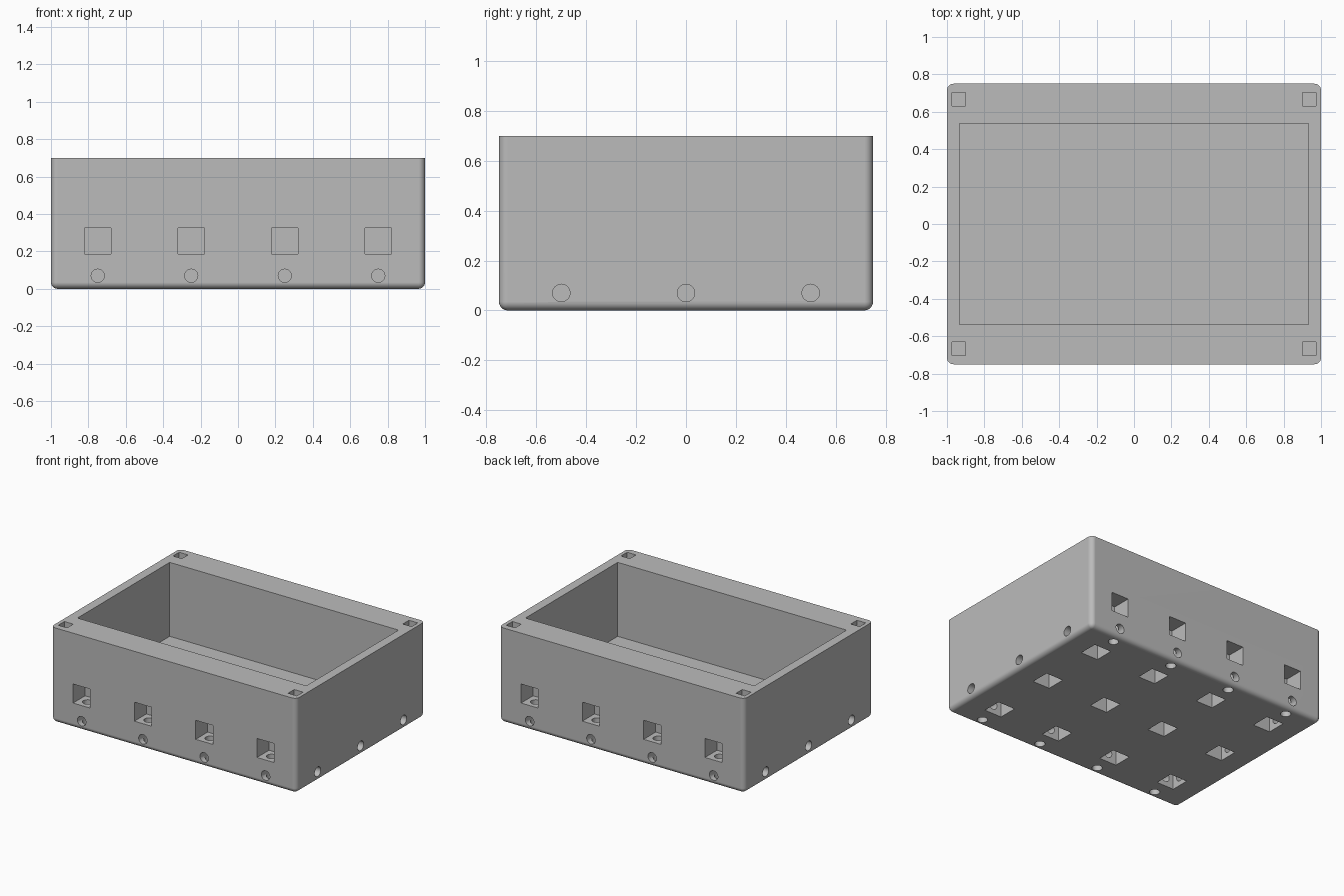
import bpy, bmesh, math
from mathutils import Matrix, Vector

cube = bpy.data.objects.get("Cube")
if cube:
    bpy.data.objects.remove(cube, do_unlink=True)

# Main sizes
W, D, H = 2.0, 1.5, 0.7
POCKET = 0.14            # cube-shaped nut pockets
INSET = POCKET / 2       # screw axis distance from the outer face
R = 0.035                # screw hole radius
FLOOR = 0.155
COLS = (-0.75, -0.25, 0.25, 0.75)
ROWS = (-0.5, 0.0, 0.5)

grey = bpy.data.materials.new("light_grey_plastic")
grey.use_nodes = True
colour = (0.5, 0.5, 0.5, 1)
grey.diffuse_color = colour
grey.node_tree.nodes["Principled BSDF"].inputs["Base Color"].default_value = colour


def add_box(bm, lo, hi):
    lo, hi = Vector(lo), Vector(hi)
    m = Matrix.Translation((lo + hi) / 2) @ Matrix.Diagonal((*(hi - lo), 1))
    bmesh.ops.create_cube(bm, size=1, matrix=m)


def add_rod(bm, start, end):
    a, b = Vector(start), Vector(end)
    turn = (b - a).to_track_quat('Z', 'Y').to_matrix().to_4x4()
    bmesh.ops.create_cone(bm, cap_ends=True, segments=32, radius1=R, radius2=R,
                          depth=(b - a).length,
                          matrix=Matrix.Translation((a + b) / 2) @ turn)


def make_object(name, bm):
    mesh = bpy.data.meshes.new(name)
    bm.to_mesh(mesh)
    bm.free()
    mesh.materials.append(grey)
    ob = bpy.data.objects.new(name, mesh)
    bpy.context.collection.objects.link(ob)
    return ob


# Outer shell: rounded upright and bottom edges, crisp top rim
bm = bmesh.new()
add_box(bm, (-W / 2, -D / 2, 0), (W / 2, D / 2, H))
round_edges = [e for e in bm.edges if min(v.co.z for v in e.verts) < H / 2]
bmesh.ops.bevel(bm, geom=round_edges, offset=0.035, segments=6, profile=0.5,
                affect='EDGES')
body = make_object("tray_body", bm)

# Square cuts: cavity, corner sockets, front, back and underside pockets
squares = bmesh.new()
add_box(squares, (-0.933, -0.537, FLOOR), (0.933, 0.537, H + 0.1))
for sx in (-1, 1):
    for sy in (-1, 1):
        x, y, h = sx * 0.937, sy * 0.668, 0.036
        add_box(squares, (x - h, y - h, H - 0.07), (x + h, y + h, H + 0.1))
for x in COLS:
    for sy in (-1, 1):
        y0, y1 = sorted((sy * (D / 2 - POCKET), sy * (D / 2 + 0.1)))
        add_box(squares, (x - INSET, y0, 0.185), (x + INSET, y1, 0.325))
    for y in ROWS:
        add_box(squares, (x - INSET, y - INSET, -0.1), (x + INSET, y + INSET, POCKET))

# Level screw holes running from the walls into the underside pockets
level = bmesh.new()
for s in (-1, 1):
    for x in COLS:
        add_rod(level, (x, s * (D / 2 + 0.1), INSET), (x, s * 0.53, INSET))
    for y in ROWS:
        add_rod(level, (s * (W / 2 + 0.1), y, INSET), (s * 0.78, y, INSET))

# Upright screw holes running from the underside into the wall pockets
upright = bmesh.new()
for x in COLS:
    for s in (-1, 1):
        add_rod(upright, (x, s * (D / 2 - INSET), -0.1), (x, s * (D / 2 - INSET), 0.25))

# Cut everything, then drop the cutters
bpy.ops.object.select_all(action='DESELECT')
body.select_set(True)
bpy.context.view_layer.objects.active = body
for name, cutter_mesh in (("square_cutter", squares), ("level_cutter", level),
                          ("upright_cutter", upright)):
    cutter = make_object(name, cutter_mesh)
    cutter.hide_render = True
    mod = body.modifiers.new(name, 'BOOLEAN')
    mod.operation = 'DIFFERENCE'
    mod.solver = 'EXACT'
    mod.object = cutter
    bpy.ops.object.modifier_apply(modifier=name)
    bpy.data.objects.remove(cutter, do_unlink=True)

# Smooth fillets and holes, flat walls
bpy.ops.object.shade_smooth_by_angle(angle=math.radians(30))
weighted = body.modifiers.new("flat_walls", 'WEIGHTED_NORMAL')
weighted.keep_sharp = True
